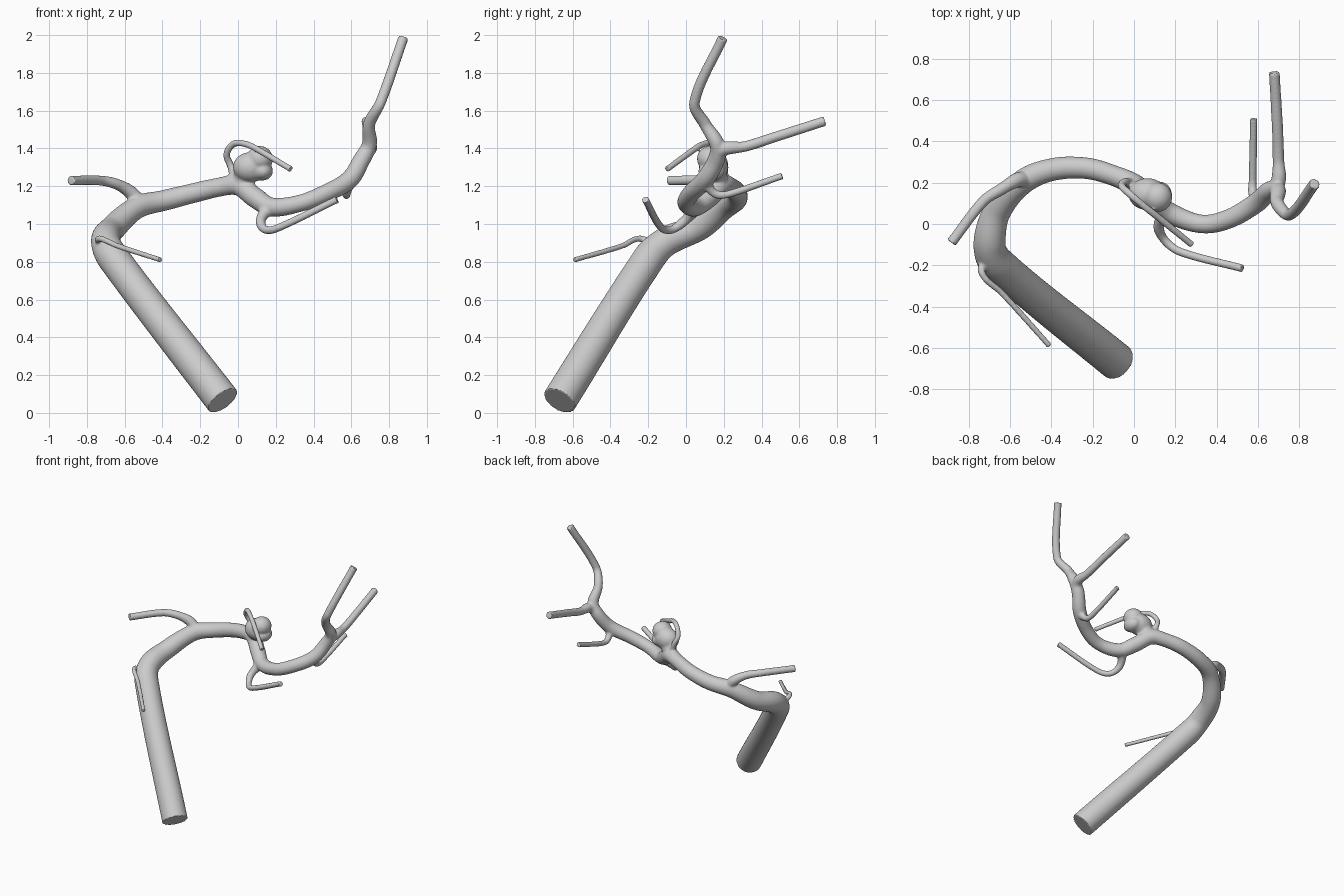
import bpy, bmesh
from math import cos, sin, tau
from mathutils import Vector, Matrix

if "Cube" in bpy.data.objects:
    bpy.data.objects.remove(bpy.data.objects["Cube"])

# Paths: (x, y, z, radius)
trunk = [(-.08, -.67, .065, .092), (-.66, -.195, .82, .086), (-.70, -.10, .91, .078),
         (-.66, .07, .98, .068), (-.53, .21, 1.09, .060), (-.39, .265, 1.125, .055),
         (-.23, .27, 1.165, .052), (-.10, .235, 1.195, .050), (0, .19, 1.205, .054),
         (.09, .12, 1.14, .054), (.18, .05, 1.09, .050), (.33, 0, 1.11, .045),
         (.46, .025, 1.16, .047), (.59, .10, 1.235, .049), (.655, .16, 1.34, .046),
         (.695, .165, 1.42, .040), (.695, .10, 1.53, .032), (.755, .045, 1.645, .028),
         (.875, .195, 1.985, .027)]
branches = {
    "back_branch": [(.67, .16, 1.37, .042), (.70, .21, 1.40, .036), (.70, .31, 1.41, .028),
                    (.695, .47, 1.46, .027), (.68, .735, 1.545, .026)],
    "left_branch": [(-.51, .21, 1.09, .045), (-.56, .215, 1.16, .036), (-.64, .17, 1.21, .029),
                    (-.73, .11, 1.23, .026), (-.885, -.09, 1.23, .025)],
    "low_front_branch": [(-.70, -.15, .87, .024), (-.74, -.215, .915, .018),
                         (-.72, -.265, .92, .016), (-.64, -.335, .885, .015),
                         (-.41, -.59, .81, .014)],
    "under_branch": [(.16, .06, 1.09, .036), (.12, -.01, 1.015, .026), (.15, -.08, .968, .021),
                     (.225, -.135, .985, .020), (.525, -.215, 1.13, .019)],
    "right_back_branch": [(.59, .10, 1.22, .030), (.575, .155, 1.16, .022),
                          (.575, .22, 1.157, .019), (.58, .51, 1.255, .018)],
    "curled_branch": [(-.01, .19, 1.22, .028), (-.04, .205, 1.31, .019), (-.06, .185, 1.37, .018),
                      (-.02, .145, 1.425, .018), (.05, .085, 1.42, .017), (.12, .03, 1.385, .017),
                      (.28, -.10, 1.29, .016)],
}


def spline(points, steps=10):
    """Smooth curve through the points, with radius blended in."""
    p = [Vector(q[:3]) for q in points]
    n = len(p)
    tan = [(p[min(i + 1, n - 1)] - p[max(i - 1, 0)]).normalized() for i in range(n)]
    tan[0] = (p[1] - p[0]).normalized()
    out = []
    for i in range(n - 1):
        h = (p[i + 1] - p[i]).length
        for k in range(steps):
            t = k / steps
            a, b = 2 * t**3 - 3 * t**2 + 1, t**3 - 2 * t**2 + t
            pos = a * p[i] + (1 - a) * p[i + 1] + h * (b * tan[i] + (t**3 - t**2) * tan[i + 1])
            out.append((pos, a * points[i][3] + (1 - a) * points[i + 1][3]))
    return out + [(p[-1], points[-1][3])]


def tube(bm, points, sides=28):
    """Sweep a round section along the path and cap it flat."""
    path = spline(points)
    rings, prev, normal = [], None, None
    for i, (pos, r) in enumerate(path):
        t = (path[min(i + 1, len(path) - 1)][0] - path[max(i - 1, 0)][0]).normalized()
        normal = t.orthogonal().normalized() if prev is None else prev.rotation_difference(t) @ normal
        prev, side = t, t.cross(normal)
        rings.append([bm.verts.new(pos + r * (cos(tau * k / sides) * normal + sin(tau * k / sides) * side))
                      for k in range(sides)])
    for a, b in zip(rings, rings[1:]):
        for k in range(sides):
            j = (k + 1) % sides
            bm.faces.new((a[k], a[j], b[j], b[k]))
    bm.faces.new(rings[0][::-1])
    bm.faces.new(rings[-1])


bm = bmesh.new()
tube(bm, trunk)
for pts in branches.values():
    tube(bm, pts)

# Bulging sac: overlapping lobes and a neck
for c, s in [((.065, .145, 1.30), (.092, .078, .080)), ((.115, .13, 1.345), (.070, .072, .068)),
             ((.13, .135, 1.28), (.055, .07, .050)), ((.03, .17, 1.245), (.055, .05, .06))]:
    bmesh.ops.create_uvsphere(bm, u_segments=32, v_segments=20, radius=1,
                              matrix=Matrix.Translation(c) @ Matrix.Diagonal((*s, 1)))
mesh = bpy.data.meshes.new("branching_vessel")
bm.to_mesh(mesh)
bm.free()
vessel = bpy.data.objects.new("branching_vessel", mesh)
bpy.context.collection.objects.link(vessel)
bpy.context.view_layer.objects.active = vessel
vessel.select_set(True)

# Fuse everything into one skin
rm = vessel.modifiers.new("fuse", 'REMESH')
rm.mode, rm.voxel_size = 'VOXEL', 0.007
bpy.ops.object.modifier_apply(modifier="fuse")

# Smooth the skin but keep cut ends crisp; soften the joints more
ends = [trunk[0], trunk[-1]] + [b[-1] for b in branches.values()]
joints = [(Vector(b[0][:3]), .10) for b in branches.values()] + [(Vector((.07, .15, 1.28)), .14)]
skin = vessel.vertex_groups.new(name="skin")
blend = vessel.vertex_groups.new(name="joints")
for v in vessel.data.vertices:
    if all((v.co - Vector(e[:3])).length > e[3] * 1.35 for e in ends):
        skin.add([v.index], 1, 'REPLACE')
    w = max(1 - (v.co - c).length / r for c, r in joints)
    if w > 0:
        blend.add([v.index], min(1, 2 * w), 'REPLACE')
for group, count in (("skin", 4), ("joints", 10)):
    sm = vessel.modifiers.new("smooth_" + group, 'SMOOTH')
    sm.vertex_group, sm.factor, sm.iterations = group, .5, count
    bpy.ops.object.modifier_apply(modifier=sm.name)
bpy.ops.object.shade_smooth_by_angle(angle=.7)
